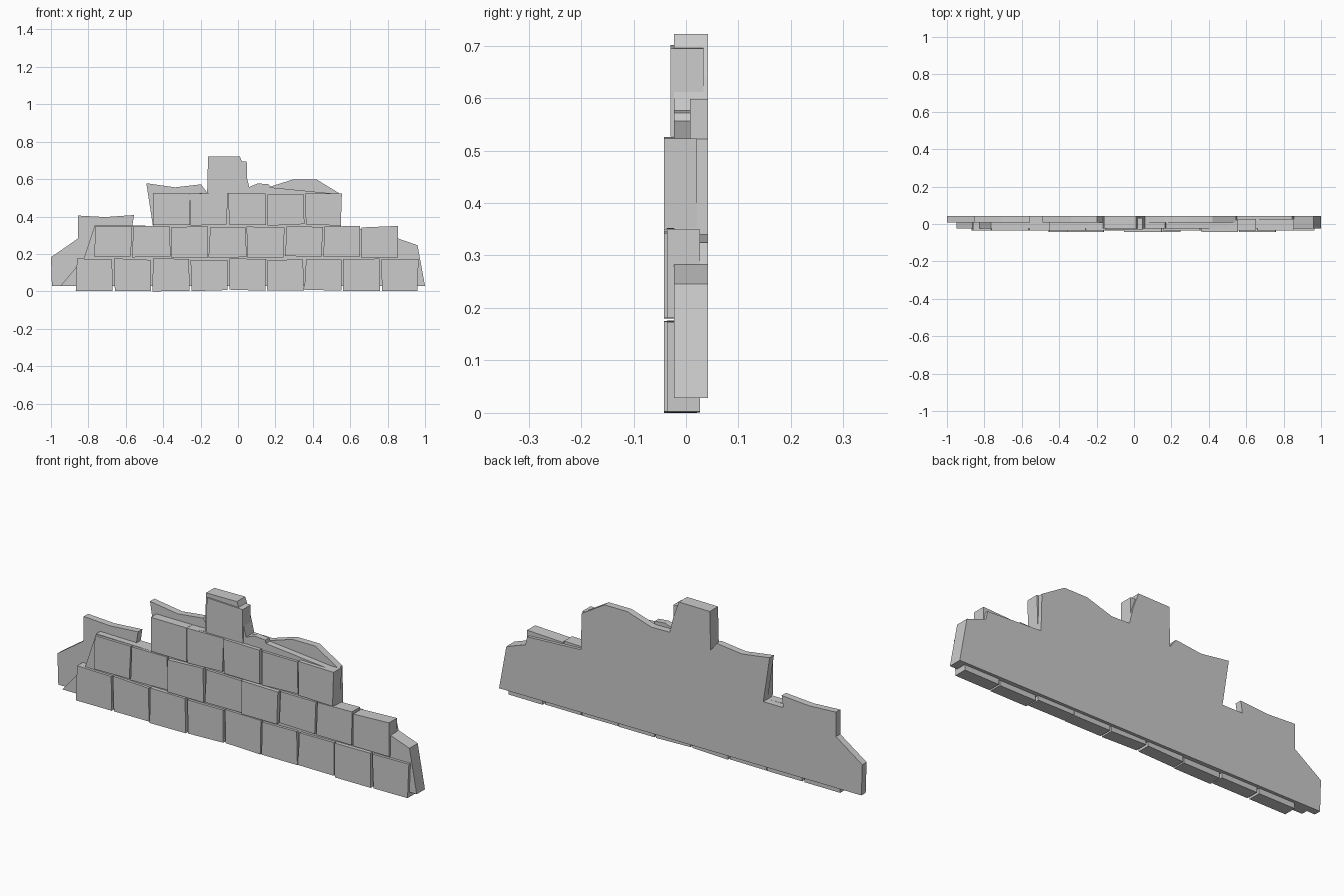
import bpy, bmesh, random

random.seed(4)


def prism(name, outline, y0, y1):
    """Extrude a front-view (x, z) outline from y0 to y1."""
    bm = bmesh.new()
    front = [bm.verts.new((x, y0, z)) for x, z in outline]
    face = bm.faces.new(front)
    ext = bmesh.ops.extrude_face_region(bm, geom=[face])
    for v in ext["geom"]:
        if isinstance(v, bmesh.types.BMVert):
            v.co.y = y1
    bmesh.ops.recalc_face_normals(bm, faces=bm.faces)
    mesh = bpy.data.meshes.new(name)
    bm.to_mesh(mesh)
    bm.free()
    obj = bpy.data.objects.new(name, mesh)
    bpy.context.collection.objects.link(obj)
    return obj


# Broken mortar slab at the back
prism("back_slab", [
    (-0.995, 0.028), (1.0, 0.028), (0.96, 0.246), (0.855, 0.283), (0.845, 0.325),
    (0.55, 0.34), (0.545, 0.522), (0.42, 0.598), (0.294, 0.598),
    (0.16, 0.556), (0.06, 0.558), (0.04, 0.64), (0.01, 0.722), (-0.16, 0.72),
    (-0.165, 0.528), (-0.198, 0.572), (-0.337, 0.556), (-0.49, 0.578),
    (-0.455, 0.35), (-0.565, 0.35), (-0.556, 0.408), (-0.71, 0.397),
    (-0.855, 0.405), (-0.855, 0.283), (-1.0, 0.182)], 0.008, 0.042)

# Second mortar layer between the slab and the bricks
prism("front_mortar", [
    (-0.95, 0.028), (1.0, 0.028), (0.96, 0.246), (0.855, 0.283), (0.845, 0.325),
    (0.55, 0.34), (0.54, 0.52), (0.17, 0.556), (0.166, 0.572),
    (0.107, 0.577), (0.06, 0.558), (0.04, 0.64), (0.01, 0.722),
    (-0.16, 0.72), (-0.165, 0.526), (-0.455, 0.515), (-0.455, 0.35),
    (-0.765, 0.355), (-0.825, 0.175), (-0.86, 0.135)], -0.023, 0.008)

# Brick courses: first x, count, bottom z, top z, front y of each brick
step = 0.204
courses = [
    (-0.865, 9, 0.005, 0.172, [-.036, -.036, -.042, -.036, -.036, -.036, -.036, -.042, -.036]),
    (-0.765, 8, 0.184, 0.346, [-.036, -.036, -.042, -.036, -.042, -.036, -.036, -.036]),
    (-0.458, 5, 0.355, 0.522, [-.036, -.036, -.042, -.036, -.042]),
    (-0.153, 1, 0.532, 0.698, [-.030]),
]


def wobble():
    return random.uniform(-0.005, 0.005)


for row, (x0, count, z0, z1, fronts) in enumerate(courses, 1):
    for i in range(count):
        a = x0 + i * step
        b = a + 0.196
        quad = [(x + wobble(), max(0.0, z + wobble()))
                for x, z in ((a, z0), (b, z0), (b, z1), (a, z1))]
        if row == 1 and i == 2:
            quad[0] = (a, 0.0)
        prism(f"brick_{row}_{i + 1}", quad, fronts[i], fronts[i] + 0.063)
